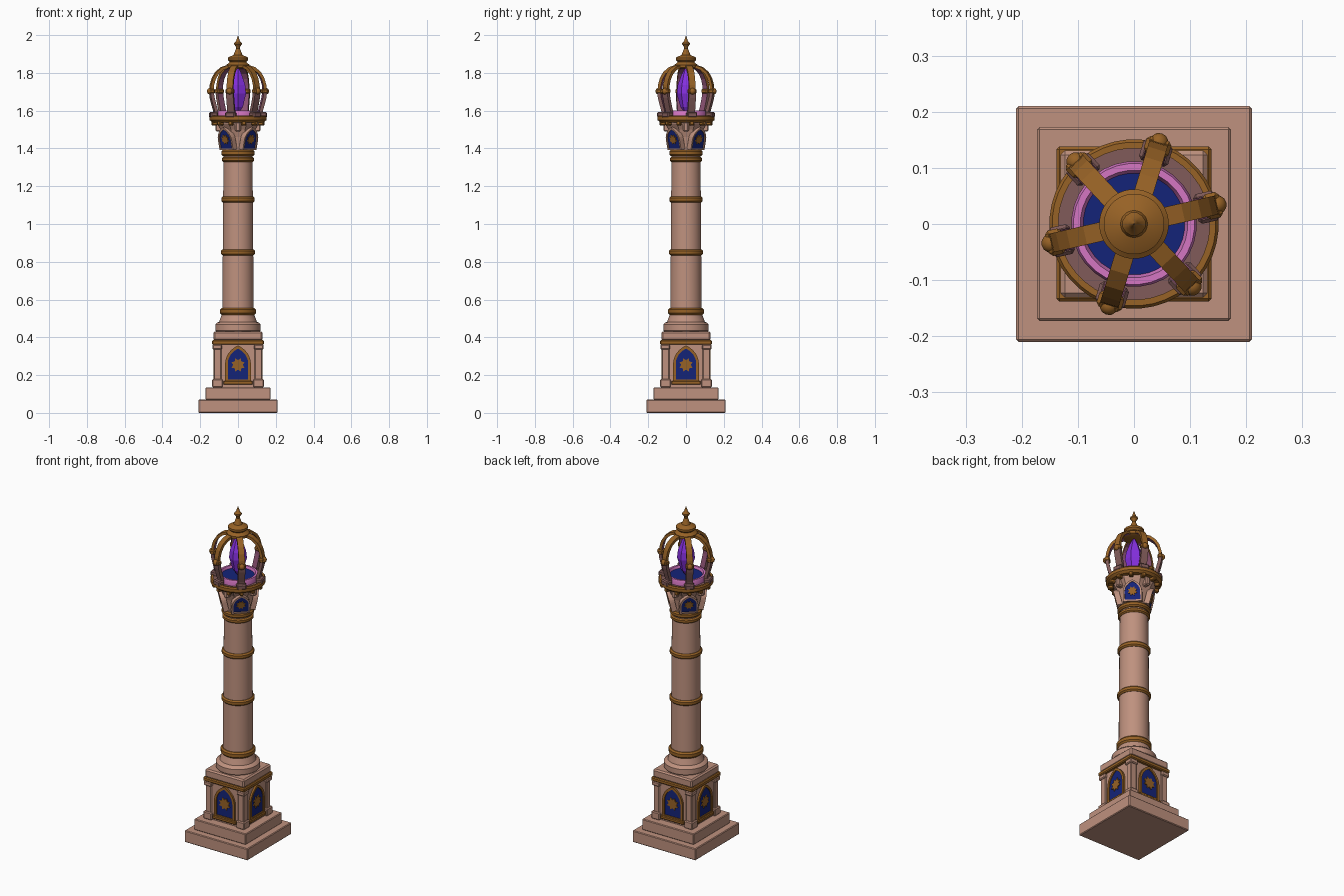
import bpy, bmesh
from math import pi, sin, cos, radians
from mathutils import Matrix, Vector

if "Cube" in bpy.data.objects:
    bpy.data.objects.remove(bpy.data.objects["Cube"])


def material(name, rgb):
    m = bpy.data.materials.new(name)
    m.use_nodes = True
    m.diffuse_color = (*rgb, 1)
    m.node_tree.nodes["Principled BSDF"].inputs["Base Color"].default_value = (*rgb, 1)
    return m


STONE = material("rosy stone", (0.52, 0.285, 0.21))
GOLD = material("old gold", (0.31, 0.122, 0.019))
BLUE = material("deep blue", (0.007, 0.017, 0.19))
PURPLE = material("crystal purple", (0.24, 0.03, 0.76))
PINK = material("glowing pink", (0.66, 0.18, 0.54))
MAUVE = material("shadow mauve", (0.22, 0.105, 0.1))
VIOLET = material("violet lining", (0.26, 0.085, 0.17))


def finish(name, bm, mats, smooth=False):
    bmesh.ops.recalc_face_normals(bm, faces=bm.faces)
    me = bpy.data.meshes.new(name)
    bm.to_mesh(me)
    bm.free()
    for m in mats:
        me.materials.append(m)
    if smooth:
        me.shade_smooth()
        me.set_sharp_from_angle(angle=radians(35))
    ob = bpy.data.objects.new(name, me)
    bpy.context.collection.objects.link(ob)
    return ob


def box(name, size, at, mat, bevel=0.004, turn=0):
    """Bevelled block; turn swings it around the central axis."""
    bm = bmesh.new()
    bmesh.ops.create_cube(bm, size=1)
    bmesh.ops.scale(bm, vec=size, verts=bm.verts)
    bmesh.ops.bevel(bm, geom=bm.edges[:], offset=bevel, segments=1, affect='EDGES')
    bm.transform(Matrix.Rotation(turn, 4, 'Z') @ Matrix.Translation(at))
    return finish(name, bm, [mat])


def skin(bm, loops):
    """Bridge successive vertex rings."""
    faces = []
    for a, b in zip(loops, loops[1:]):
        for i in range(len(a)):
            j = (i + 1) % len(a)
            faces.append(bm.faces.new((a[i], a[j], b[j], b[i])))
    return faces


def lathe(name, profile, mat, sides=32, smooth=True):
    bm = bmesh.new()
    loops = [[bm.verts.new((max(r, 1e-4) * cos(2 * pi * (i + .5) / sides),
                            max(r, 1e-4) * sin(2 * pi * (i + .5) / sides), z))
              for i in range(sides)] for r, z in profile]
    skin(bm, loops)
    bm.faces.new(loops[0])
    bm.faces.new(loops[-1])
    return finish(name, bm, [mat], smooth)


def ring(name, r, z, h, mat, bulge=0.008):
    """Rounded moulding around the shaft."""
    prof = [(r - 0.02, z - h / 2), (r, z - h / 2), (r + bulge, z - h / 4),
            (r + bulge, z + h / 4), (r, z + h / 2), (r - 0.02, z + h / 2)]
    return lathe(name, prof, mat)


def arch(w, h, spring):
    """Pointed gothic arch outline, bottom centred on the origin."""
    steps = 6
    angles = [i * pi / 3 / steps for i in range(steps + 1)]
    side = [(w * (2 * cos(t) - 1), spring + (h - spring) * sin(t) / sin(pi / 3)) for t in angles]
    return [(w, 0)] + side + [(-x, z) for x, z in side[-2::-1]] + [(-w, 0)]


def panel(name, w, h, spring, rim, depth, star_size, place, frame):
    """Framed arch with a sunken blue field and an eight-pointed star."""
    bm = bmesh.new()
    outer = arch(w, h, spring)
    inner = [(x, z + rim) for x, z in arch(w - rim, h - 2.2 * rim, spring - rim)]
    loops = [[bm.verts.new((x, y, z)) for x, z in pts] for pts, y in
             ((outer, 0.02), (outer, -depth), (inner, -depth), (inner, -depth + 0.006))]
    skin(bm, loops)
    bm.faces.new(loops[-1]).material_index = 1
    bm.transform(place)
    finish(name, bm, [frame, BLUE])

    bm = bmesh.new()
    radii = [star_size * (1 if i % 2 else 0.66) for i in range(16)]
    star = [(r * sin(i * pi / 8), h * 0.47 + r * cos(i * pi / 8)) for i, r in enumerate(radii)]
    loops = [[bm.verts.new((x, y, z)) for x, z in star]
             for y in (-depth + 0.006, -depth + 0.001)]
    skin(bm, loops)
    bm.faces.new(loops[-1])
    bm.transform(place)
    finish(name + "_star", bm, [GOLD])


# Stepped base and pedestal
box("lower_step", (0.42, 0.42, 0.07), (0, 0, 0.035), STONE)
box("upper_step", (0.345, 0.345, 0.065), (0, 0, 0.1025), STONE)
box("pedestal_core", (0.24, 0.24, 0.27), (0, 0, 0.26), STONE)
box("pedestal_cap", (0.262, 0.262, 0.05), (0, 0, 0.407), STONE, 0.008)
box("gold_cornice", (0.276, 0.276, 0.024), (0, 0, 0.373), GOLD, 0.005)

for k in range(4):
    a = k * pi / 2
    box("corner_post", (0.04, 0.04, 0.23), (0.108, 0.108, 0.25), STONE, 0.004, a)
    box("corner_foot", (0.056, 0.056, 0.045), (0.109, 0.109, 0.157), STONE, 0.005, a)
    box("corner_head", (0.052, 0.052, 0.026), (0.11, 0.11, 0.348), STONE, 0.005, a)
    box("gold_sill", (0.156, 0.024, 0.02), (0, -0.124, 0.159), GOLD, 0.004, a)
    place = Matrix.Rotation(a, 4, 'Z') @ Matrix.Translation((0, -0.12, 0.163))
    panel("pedestal_panel", 0.068, 0.194, 0.098, 0.014, 0.011, 0.038, place, GOLD)

# Round column
lathe("column_foot", [(0.115, 0.43), (0.121, 0.437), (0.121, 0.468), (0.112, 0.478),
                      (0.1, 0.482), (0.096, 0.495), (0.088, 0.515), (0.084, 0.53)], STONE)
lathe("shaft", [(0.083, 0.52), (0.081, 0.85), (0.079, 1.13), (0.076, 1.4)], STONE)
for z, r, h in ((0.537, 0.087, 0.037), (0.85, 0.083, 0.031), (1.13, 0.081, 0.031),
                (1.342, 0.078, 0.026), (1.376, 0.081, 0.03)):
    ring("shaft_ring", r, z, h, GOLD)

# Flared capital with tilted panels
lathe("capital", [(0.075, 1.385), (0.078, 1.42), (0.085, 1.46), (0.099, 1.5),
                  (0.118, 1.53), (0.122, 1.55)], STONE, 8, False)
for k in range(4):
    a = pi / 4 + k * pi / 2
    place = (Matrix.Rotation(a, 4, 'Z') @ Matrix.Translation((0, -0.077, 1.393))
             @ Matrix.Rotation(radians(13), 4, 'X'))
    panel("capital_panel", 0.051, 0.122, 0.056, 0.009, 0.01, 0.027, place, STONE)
    box("capital_bracket", (0.03, 0.04, 0.05), (0, -0.1, 1.515), STONE, 0.006, k * pi / 2)

# Lantern floor
lathe("gold_rim", [(0.11, 1.538), (0.138, 1.538), (0.151, 1.55), (0.151, 1.568),
                   (0.146, 1.575), (0.135, 1.575), (0.135, 1.564)], GOLD, 40)
lathe("lantern_floor", [(0.136, 1.55), (0.136, 1.568)], MAUVE, 40)
lathe("pink_glow_ring", [(0.085, 1.56), (0.112, 1.56), (0.112, 1.59), (0.108, 1.6),
                         (0.096, 1.6), (0.09, 1.584)], PINK)
lathe("blue_floor", [(0.093, 1.56), (0.093, 1.586)], BLUE)
for k in range(12):
    box("rim_block", (0.022, 0.03, 0.026), (0, -0.127, 1.535), GOLD, 0.004,
        radians(13 + 30 * k) + pi / 2)

# Crystal
lathe("crystal", [(0, 1.58), (0.03, 1.62), (0.049, 1.69), (0.044, 1.735), (0.024, 1.79),
                  (0, 1.835)], PURPLE, 6, False)


def rib(name, path, width, thick, turn, outer, lining):
    """Flat strap along a radial path, lined on its inner side."""
    bm = bmesh.new()
    pts = [Vector((r, 0, z)) for r, z in path]
    loops = []
    for i, p in enumerate(pts):
        t = (pts[min(i + 1, len(pts) - 1)] - pts[max(i - 1, 0)]).normalized()
        n = Vector((t.z, 0, -t.x)) * thick / 2
        s = Vector((0, width / 2, 0))
        loops.append([bm.verts.new(p + v) for v in (n - s, n + s, s - n, -n - s)])
    for i, f in enumerate(skin(bm, loops)):
        f.material_index = 1 if i % 4 == 2 else 0
    bm.faces.new(loops[0])
    bm.faces.new(loops[-1])
    bm.transform(Matrix.Rotation(turn, 4, 'Z'))
    finish(name, bm, [outer, lining])


# Six ribs of the lantern cage
LOWER = [(0.122, 1.57), (0.122, 1.6), (0.132, 1.635), (0.141, 1.67), (0.145, 1.705)]
UPPER = [(0.145, 1.7), (0.142, 1.735), (0.132, 1.77), (0.114, 1.8), (0.086, 1.823), (0.04, 1.838)]
for k in range(6):
    a = radians(13 + 60 * k)
    rib("lower_rib", LOWER, 0.039, 0.018, a, MAUVE, VIOLET)
    rib("upper_rib", UPPER, 0.034, 0.016, a, GOLD, VIOLET)
    box("rib_foot", (0.04, 0.054, 0.03), (0.133, 0, 1.578), MAUVE, 0.006, a)
    box("rib_collar", (0.03, 0.046, 0.026), (0.144, 0, 1.703), GOLD, 0.006, a)
    bm = bmesh.new()
    bmesh.ops.create_uvsphere(bm, u_segments=12, v_segments=8, radius=0.017)
    bm.transform(Matrix.Rotation(a, 4, 'Z') @ Matrix.Translation((0.152, 0, 1.703)))
    finish("rib_knob", bm, [GOLD], True)

# Crown cap and finial
lathe("crown_cap", [(0.045, 1.822), (0.061, 1.828), (0.062, 1.843), (0.052, 1.85),
                    (0.044, 1.858), (0.054, 1.868), (0.054, 1.88), (0.042, 1.887),
                    (0.024, 1.894), (0.017, 1.912), (0.01, 1.93)], GOLD)
lathe("finial", [(0.009, 1.925), (0.012, 1.94), (0.021, 1.95), (0.021, 1.957), (0.011, 1.968),
                 (0.007, 1.98), (0, 2.0)], GOLD, 12)
